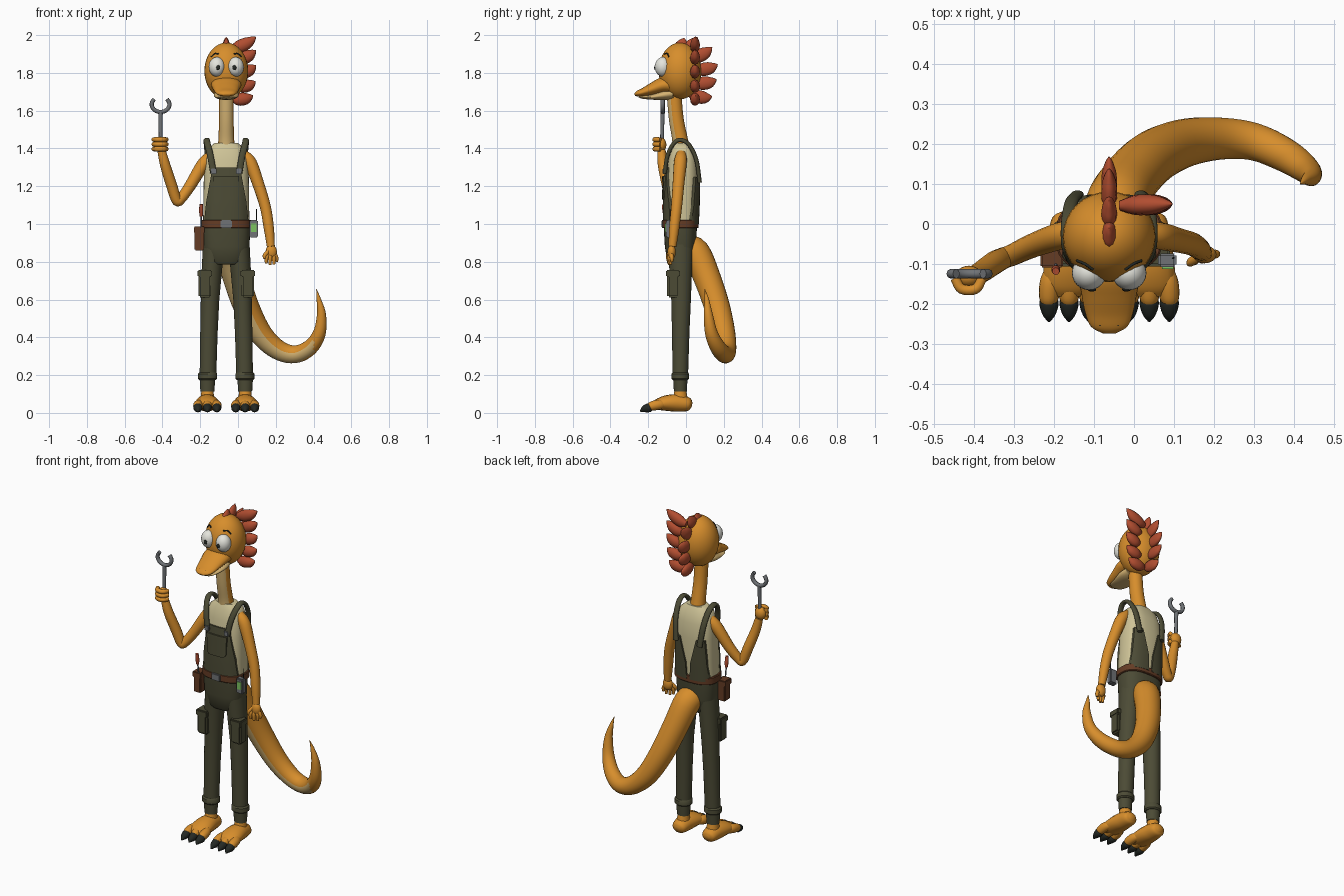
import bpy, bmesh, math
from mathutils import Vector, Matrix

CX = -0.062  # body centre line


def colour(name, r, g, b):
    m = bpy.data.materials.new(name)
    m.diffuse_color = (r, g, b, 1)
    return m


ORANGE = colour("orange_skin", .68, .27, .025)
RED = colour("rust_crest", .44, .075, .03)
OLIVE = colour("olive_cloth", .072, .07, .036)
SHIRT = colour("cream_shirt", .62, .55, .31)
TAN = colour("tan_belly", .66, .45, .17)
BROWN = colour("brown_leather", .13, .045, .018)
GREY = colour("grey_metal", .16, .17, .18)
BLACK = colour("black_claw", .018, .022, .018)
WHITE = colour("white_eye", .78, .78, .72)
GREEN = colour("green_screen", .2, .55, .12)


def finish(name, bm, mat, angle=40):
    bmesh.ops.recalc_face_normals(bm, faces=bm.faces)
    me = bpy.data.meshes.new(name)
    bm.to_mesh(me)
    bm.free()
    me.materials.append(mat)
    for f in me.polygons:
        f.use_smooth = True
    me.set_sharp_from_angle(angle=math.radians(angle))
    ob = bpy.data.objects.new(name, me)
    bpy.context.collection.objects.link(ob)
    return ob


def paint(ob, mat, rule):
    ob.data.materials.append(mat)
    for f in ob.data.polygons:
        if rule(f.center, f.normal):
            f.material_index = 1


def skin(name, rings, mat, angle=40):
    """Bridge equal rings of points and cap both ends."""
    bm = bmesh.new()
    vs = [[bm.verts.new(p) for p in r] for r in rings]
    n = len(vs[0])
    for a, b in zip(vs, vs[1:]):
        for i in range(n):
            bm.faces.new((a[i], a[(i + 1) % n], b[(i + 1) % n], b[i]))
    bm.faces.new(vs[0])
    bm.faces.new(vs[-1])
    return finish(name, bm, mat, angle)


def loft(name, rows, mat, p=2.0, n=32, angle=40):
    """Stack of horizontal superellipses (x, y, z, rx, ry)."""
    def pw(v):
        return math.copysign(abs(v) ** (2 / p), v)
    return skin(name, [[(x + rx * pw(math.cos(t)), y + ry * pw(math.sin(t)), z)
                        for t in (2 * math.pi * i / n for i in range(n))]
                       for x, y, z, rx, ry in rows], mat, angle)


def tube(name, pts, mat, ref=(1, 0, 0), n=16, sub=5):
    """Smooth swept ellipse; points are (x, y, z, width, thickness)."""
    pts = [Vector(p if len(p) == 5 else (*p, p[3])) for p in pts]
    q = [pts[0] * 2 - pts[1]] + pts + [pts[-1] * 2 - pts[-2]]
    path = []
    for i in range(1, len(q) - 2):
        a, b, c, d = q[i - 1:i + 3]
        for k in range(sub):
            t = k / sub
            path.append((2 * b + (c - a) * t + (2 * a - 5 * b + 4 * c - d) * t * t
                         + (3 * b - a - 3 * c + d) * t ** 3) / 2)
    path.append(pts[-1])
    side, rings = Vector(ref), []
    for i, v in enumerate(path):
        d = (path[min(i + 1, len(path) - 1)] - path[max(i - 1, 0)])
        d = Vector(d[:3]).normalized()
        side = (side - d * side.dot(d)).normalized()
        up = d.cross(side)
        w, h = max(v[3], .001), max(v[4], .001)
        rings.append([Vector(v[:3]) + side * w * math.cos(t) + up * h * math.sin(t)
                      for t in (2 * math.pi * k / n for k in range(n))])
    return skin(name, rings, mat, 60)


def ball(name, c, s, mat, n=24):
    bm = bmesh.new()
    bmesh.ops.create_uvsphere(bm, u_segments=n, v_segments=n // 2, radius=1,
                              matrix=Matrix.Translation(c) @ Matrix.Diagonal((*s, 1)))
    return finish(name, bm, mat, 60)


def box(name, c, s, mat, bevel=.006):
    bm = bmesh.new()
    bmesh.ops.create_cube(bm, size=1, matrix=Matrix.Translation(c) @ Matrix.Diagonal((*s, 1)))
    if bevel:
        bmesh.ops.bevel(bm, geom=bm.edges[:], offset=bevel, segments=2, affect='EDGES')
    return finish(name, bm, mat)


# Shirt
P = 2.6
TORSO = [(CX, -.028, .99, .123, .086), (CX, -.025, 1.1, .121, .088), (CX, -.02, 1.25, .119, .087),
         (CX, -.018, 1.34, .113, .078), (CX, -.02, 1.40, .098, .062), (CX, -.022, 1.43, .06, .045)]
loft("shirt", TORSO, SHIRT, P, 40)


def panel(name, face, rows, off, mat=OLIVE):
    """Cloth panel hugging the shirt; rows are (z, x0, x1), face -1 front, 1 back."""
    bm, grid = bmesh.new(), []
    for (z0, a0, b0), (z1, a1, b1) in zip(rows, rows[1:]):
        for k in range(5):
            t = k / 4
            z, a, b = z0 + (z1 - z0) * t, a0 + (a1 - a0) * t, b0 + (b1 - b0) * t
            lo = max((r for r in TORSO if r[2] <= z), key=lambda r: r[2])
            hi = min((r for r in TORSO if r[2] > z), key=lambda r: r[2])
            f = (z - lo[2]) / (hi[2] - lo[2])
            cy, rx, ry = (lo[j] + (hi[j] - lo[j]) * f for j in (1, 3, 4))
            line = []
            for i in range(13):
                x = a + (b - a) * i / 12
                y = cy + face * (ry * max(0, 1 - abs(x / (rx + .004)) ** P) ** (1 / P) + off)
                line.append([bm.verts.new((CX + x, y + d * face, z)) for d in (0, -.014)])
            grid.append(line)
    for a, b in zip(grid, grid[1:]):
        for i in range(12):
            for k in (0, 1):
                bm.faces.new((a[i][k], a[i + 1][k], b[i + 1][k], b[i][k]))
        for i in (0, 12):
            bm.faces.new((a[i][0], b[i][0], b[i][1], a[i][1]))
    for r in (grid[0], grid[-1]):
        for i in range(12):
            bm.faces.new((r[i][0], r[i + 1][0], r[i + 1][1], r[i][1]))
    bmesh.ops.remove_doubles(bm, verts=bm.verts, dist=1e-5)
    return finish(name, bm, mat)


# Overalls: bib, pocket, back panels, straps
panel("bib", -1, [(1.0, -.119, .119), (1.12, -.106, .106), (1.25, -.082, .082), (1.30, -.074, .074)], .009)
panel("bib_pocket", -1, [(1.13, -.052, .052), (1.15, -.064, .064), (1.25, -.064, .064)], .016)
panel("pocket_flap", -1, [(1.225, -.067, .067), (1.255, -.067, .067)], .019)
for s in (-1, 1):
    panel("back_panel", 1, [(1.0, s * .01, s * .118), (1.1, s * .016, s * .108),
                            (1.25, s * .055, s * .1)], .01)
    tube("shoulder_strap", [(CX + s * a, y, z, .017, .011) for a, y, z in
         ((.068, -.112, 1.27), (.084, -.098, 1.36), (.1, -.066, 1.425), (.104, -.03, 1.445),
          (.102, .015, 1.42), (.094, .055, 1.34), (.08, .073, 1.22))], OLIVE)
    box("strap_clip", (CX + s * .066, -.118, 1.28), (.03, .012, .03), GREY, .003)
loft("hips", [(CX, -.03, .785, .08, .055), (CX, -.03, .80, .1, .068), (CX, -.03, .88, .123, .082),
              (CX, -.03, 1.0, .127, .089)], OLIVE, P)
loft("belt", [(CX, -.029, .978, .13, .092), (CX, -.029, .982, .134, .096),
              (CX, -.029, 1.018, .134, .096), (CX, -.029, 1.022, .13, .092)], BROWN, P)
box("buckle", (CX, -.124, 1.0), (.06, .014, .042), GREY, .004)

# Legs, cuffs, pockets and feet
for s in (-1, 1):
    def X(d):
        return CX + s * d
    loft("trouser_leg", [(X(.066), -.03, .90, .057, .07), (X(.076), -.028, .76, .054, .06),
                         (X(.086), -.026, .6, .049, .052), (X(.092), -.028, .42, .046, .046),
                         (X(.097), -.03, .2, .044, .041)], OLIVE)
    loft("trouser_cuff", [(X(.099), -.03, .175, .044, .04), (X(.099), -.03, .182, .051, .047),
                          (X(.099), -.03, .207, .051, .047), (X(.098), -.03, .215, .044, .04)], OLIVE)
    loft("trouser_hem", [(X(.1), -.03, .112, .037, .034), (X(.1), -.03, .18, .041, .038)], OLIVE)
    box("thigh_pocket", (X(.114), -.068, .68), (.068, .065, .14), OLIVE, .01)
    box("thigh_pocket_flap", (X(.114), -.069, .738), (.076, .073, .038), OLIVE, .006)
    loft("ankle", [(X(.1), -.03, .05, .04, .045), (X(.1), -.03, .12, .031, .03)], ORANGE)
    tube("foot", [(X(.1), .032, .042, .015, .012), (X(.1), .015, .045, .042, .035),
                  (X(.101), -.04, .052, .053, .046), (X(.101), -.1, .052, .062, .042),
                  (X(.101), -.15, .045, .062, .03), (X(.101), -.178, .038, .045, .015)], ORANGE)
    for d in (-.05, 0, .05):
        tube("toe", [(X(.1 + d * .6), -.1, .045, .018), (X(.1 + d * .9), -.14, .044, .026),
                     (X(.1 + d), -.18, .036, .025), (X(.1 + d), -.2, .03, .018)], ORANGE)
        tube("claw", [(X(.1 + d), -.18, .032, .015), (X(.1 + d), -.195, .028, .024),
                      (X(.1 + d), -.222, .02, .018), (X(.1 + d), -.242, .008, .004)], BLACK)

# Tail with pale underside
tail = tube("tail", [(-.058, -.01, .87, .072), (-.045, .05, .85, .076), (-.01, .11, .72, .072),
                     (.045, .165, .56, .068), (.12, .2, .42, .061), (.21, .213, .335, .053),
                     (.3, .205, .31, .047), (.38, .17, .345, .042), (.43, .135, .42, .034),
                     (.442, .118, .52, .024), (.428, .11, .6, .012), (.415, .1, .655, .001)],
            ORANGE, n=24)
belly_dir = Vector((-.35, -.72, -.6)).normalized()
paint(tail, TAN, lambda c, n: n.dot(belly_dir) > .72 and c.x < .4)

# Neck with pale throat
neck = tube("neck", [(CX, -.025, 1.4, .046), (CX, -.034, 1.46, .041), (CX, -.052, 1.56, .039),
                     (CX, -.064, 1.7, .039)], ORANGE, n=24)
paint(neck, TAN, lambda c, n: n.y < -.5)

# Head, bill, eyes and brows
ball("head", (CX, -.032, 1.81), (.116, .113, .15), ORANGE, 32)
tube("upper_bill", [(CX, -.07, 1.735, .076, .045), (CX, -.12, 1.735, .08, .043), (CX, -.17, 1.718, .07, .034),
                    (CX, -.22, 1.7, .06, .023), (CX, -.255, 1.69, .046, .016),
                    (CX, -.272, 1.685, .018, .006)], ORANGE, n=24)
tube("lower_bill", [(CX, -.07, 1.69, .06, .03), (CX, -.12, 1.682, .066, .026), (CX, -.18, 1.672, .056, .014),
                    (CX, -.23, 1.671, .042, .008), (CX, -.25, 1.674, .015, .004)], TAN, n=24)
for s in (-1, 1):
    ball("eye", (CX + s * .05, -.122, 1.832), (.043, .043, .052), WHITE)
    ball("pupil", (CX + s * .043, -.1635, 1.828), (.011, .005, .013), BLACK, 12)
    ball("nostril", (CX + s * .022, -.25, 1.704), (.005, .006, .004), BLACK, 8)
    tube("brow", [(CX + s * d, -.032 - .113 * math.sqrt(1 - (d / .116) ** 2 - ((z - 1.81) / .15) ** 2), z, .004)
                  for d, z in ((.04, 1.9), (.06, 1.902), (.08, 1.885))], BLACK, n=8)


# Crest: one row down the back of the head, one row to the side
def feather(base, tip, ref, w, h):
    a, b = Vector(base), Vector(tip)
    pts = [(0, .5), (.3, 1), (.65, .95), (.88, .5), (1, .05)]
    tube("crest_feather", [(*(a.lerp(b, t) - Vector((0, 0, .012 * math.sin(t * math.pi)))), w * k, h * k)
                           for t, k in pts], RED, ref, 12, 4)


for (y0, z0), (y1, z1) in (((-.04, 1.92), (-.01, 1.985)), ((0, 1.92), (.06, 1.99)), ((.03, 1.88), (.138, 1.935)),
                           ((.05, 1.82), (.168, 1.845)), ((.045, 1.75), (.162, 1.765)),
                           ((.02, 1.69), (.138, 1.675))):
    feather((CX, y0, z0), (CX, y1, z1), (1, 0, 0), .019, .034)
for (x0, z0), (x1, z1) in (((-.035, 1.93), (.095, 1.99)), ((-.01, 1.87), (.095, 1.92)), ((.0, 1.8), (.095, 1.84)),
                           ((-.005, 1.73), (.093, 1.755)), ((-.03, 1.665), (.08, 1.68))):
    feather((x0, .046, z0), (x1, .05, z1), (0, 1, 0), .025, .033)

# Raised arm, fist and wrench
tube("raised_arm", [(-.14, -.02, 1.36, .03), (-.185, -.03, 1.315, .034), (-.255, -.055, 1.2, .03),
                    (-.305, -.078, 1.13, .027), (-.325, -.085, 1.125, .027), (-.35, -.098, 1.2, .029),
                    (-.385, -.122, 1.31, .027), (-.405, -.13, 1.39, .022)], ORANGE, (0, 1, 0))
ball("fist", (-.412, -.132, 1.42), (.034, .028, .038), ORANGE)
for z in (1.397, 1.422, 1.447):
    tube("curled_finger", [(-.378, -.135, z, .012), (-.395, -.162, z, .013), (-.43, -.162, z, .013),
                           (-.447, -.135, z, .012)], ORANGE, (0, 0, 1), 10)
tube("wrench_shaft", [(-.41, -.128, 1.37, .01), (-.41, -.126, 1.5, .01), (-.41, -.124, 1.595, .012)], GREY)
tube("wrench_jaw", [(-.41 + .047 * math.sin(a), -.124, 1.633 - .04 * math.cos(a), .012, .011)
                    for a in (math.radians(d) for d in range(-135, 136, 27))], GREY, (0, 1, 0), 8, 2)

# Lowered arm and open hand
tube("lowered_arm", [(.025, -.025, 1.37, .027), (.065, -.03, 1.325, .034), (.108, -.04, 1.21, .031),
                     (.145, -.05, 1.09, .029), (.163, -.062, .98, .027), (.174, -.072, .88, .021)],
     ORANGE, (0, 1, 0))
ball("palm", (.176, -.076, .852), (.03, .022, .038), ORANGE)
for x, y, z in ((.15, -.092, .79), (.17, -.088, .782), (.19, -.082, .785), (.204, -.075, .8)):
    tube("finger", [(.176 + (x - .176) * .5, -.078, .85, .011), (x, y, .82, .011), (x, y, z, .007)],
         ORANGE, (0, 1, 0), 10)
tube("thumb", [(.165, -.08, .86, .012), (.142, -.095, .835, .011), (.14, -.1, .815, .006)], ORANGE, (0, 1, 0), 10)

# Belt tools: pouch with screwdriver, and a radio
box("tool_pouch", (-.205, -.075, .922), (.05, .06, .125), BROWN)
box("pouch_flap", (-.205, -.076, .968), (.056, .066, .035), BROWN, .004)
tube("screwdriver_shaft", [(-.195, -.1, .97, .004), (-.195, -.112, 1.05, .004)], GREY, n=8)
tube("screwdriver_handle", [(-.195, -.111, 1.04, .008), (-.195, -.114, 1.07, .011), (-.195, -.118, 1.105, .009)], RED)
box("radio", (.083, -.09, .975), (.046, .034, .092), GREY)
box("radio_screen", (.084, -.109, .98), (.028, .006, .045), GREEN, 0)
tube("radio_antenna", [(.098, -.085, 1.01, .003), (.098, -.085, 1.08, .002)], BLACK, n=8)
